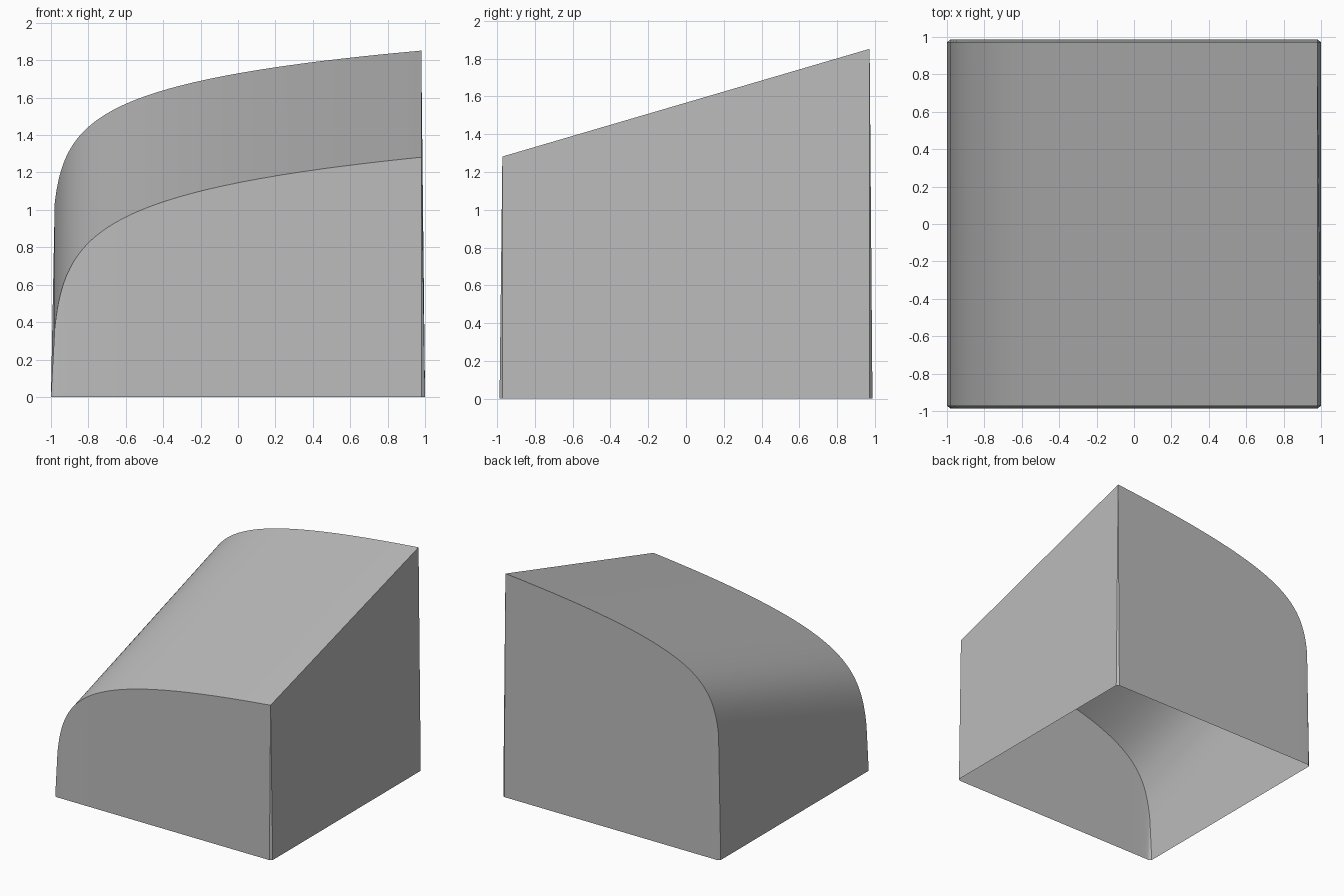
import bpy
import bmesh
import math

cube = bpy.data.objects.get("Cube")
if cube:
    bpy.data.objects.remove(cube)

# One plain grey for the whole shell
grey = bpy.data.materials.new("plain_grey")
grey.use_nodes = True
colour = (0.5, 0.5, 0.5, 1)
grey.diffuse_color = colour
grey.node_tree.nodes["Principled BSDF"].inputs["Base Color"].default_value = colour

TOP_X, TOP_Y = 0.98, 0.972      # upper rim of the drafted walls
BASE_X, BASE_Y = 1.0, 0.987     # wider footprint on the ground
STEPS = 48

bm = bmesh.new()


def edge_row(y, base_y, height, rise):
    """Logarithmic rim curve and the footprint line below it."""
    rim, foot = [], []
    for i in range(STEPS + 1):
        d = 0.02 * (1.98 / 0.02) ** (i / STEPS)
        rim.append(bm.verts.new((d - 1, y, height + rise * math.log(d))))
        foot.append(bm.verts.new((d - 1, base_y, 0)))
    return rim, foot


front_rim, front_foot = edge_row(-TOP_Y, -BASE_Y, 1.145, 0.2)
back_rim, back_foot = edge_row(TOP_Y, BASE_Y, 1.73, 0.178)

# Curved roof, front wall and back wall
for i in range(STEPS):
    j = i + 1
    bm.faces.new((front_rim[i], front_rim[j], back_rim[j], back_rim[i]))
    bm.faces.new((front_foot[i], front_foot[j], front_rim[j], front_rim[i]))
    bm.faces.new((back_foot[j], back_foot[i], back_rim[i], back_rim[j]))

# Side walls and the narrow corner slivers
for end, sx in ((0, -1), (-1, 1)):
    a = bm.verts.new((sx * BASE_X, -TOP_Y, 0))
    b = bm.verts.new((sx * BASE_X, TOP_Y, 0))
    for loop in ((a, b, back_rim[end], front_rim[end]),
                 (front_foot[end], a, front_rim[end]),
                 (b, back_foot[end], back_rim[end])):
        bm.faces.new(loop if sx > 0 else loop[::-1])

mesh = bpy.data.meshes.new("curved_shell")
bm.to_mesh(mesh)
bm.free()
mesh.materials.append(grey)
shell = bpy.data.objects.new("curved_shell", mesh)
bpy.context.collection.objects.link(shell)

# Smooth roof with crisp wall edges
bpy.ops.object.select_all(action="DESELECT")
shell.select_set(True)
bpy.context.view_layer.objects.active = shell
bpy.ops.object.shade_smooth_by_angle(angle=math.radians(30))
